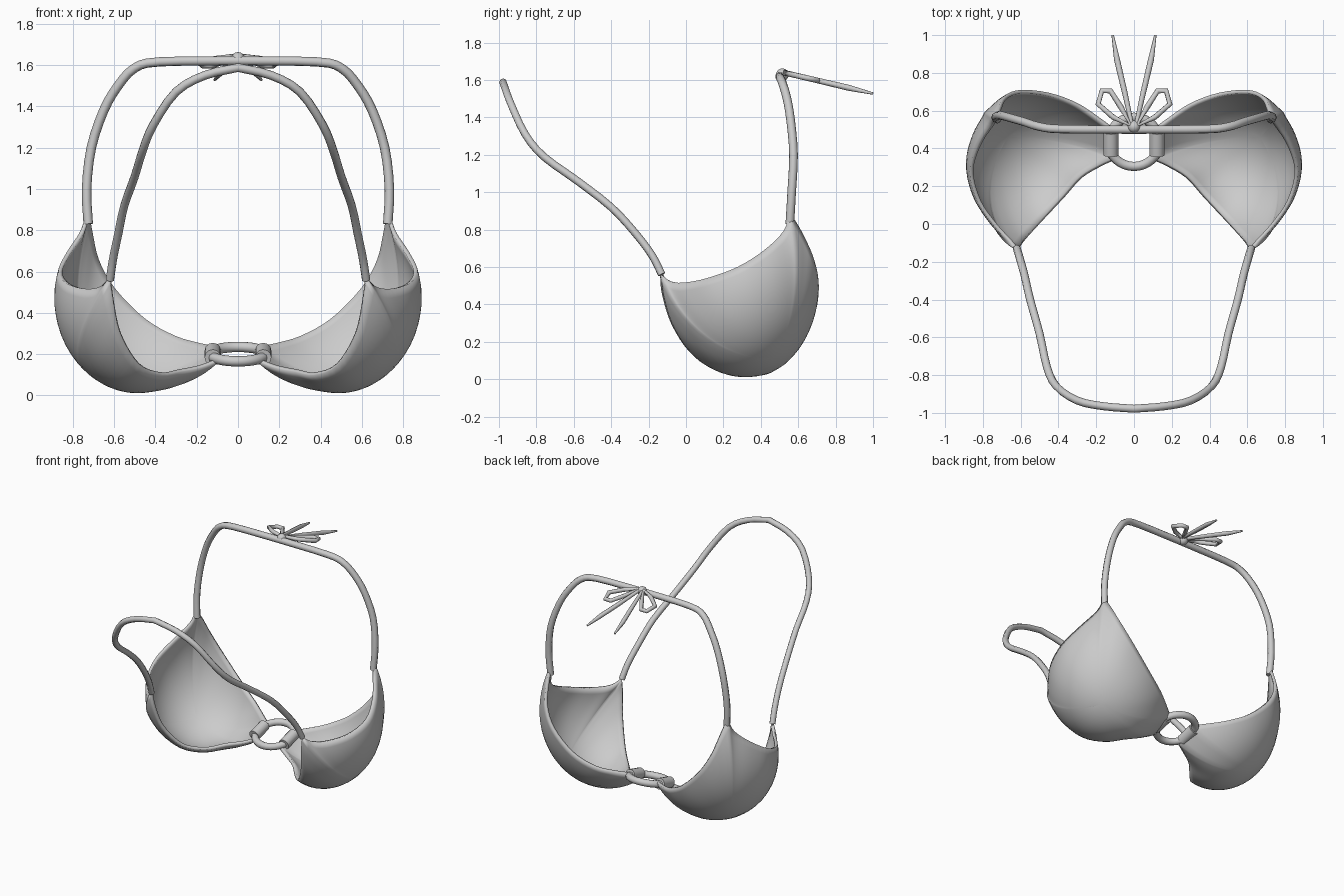
import bpy, math
from mathutils import Vector as V

if "Cube" in bpy.data.objects:
    bpy.data.objects.remove(bpy.data.objects["Cube"])


def smooth_path(pts, n=4):
    """Catmull-Rom through the points, n steps per span."""
    p = [V(q) for q in pts]
    p = [2 * p[0] - p[1]] + p + [2 * p[-1] - p[-2]]
    out = []
    for i in range(1, len(p) - 2):
        a, b, c, d = p[i - 1:i + 3]
        for k in range(n):
            t = k / n
            out.append(0.5 * (2 * b + (c - a) * t + (2 * a - 5 * b + 4 * c - d) * t * t
                              + (3 * b - a - 3 * c + d) * t ** 3))
    return out + [p[-2]]


def flip(pts):
    return [V((-q[0], q[1], q[2])) for q in pts]


def tube(name, pts, radius, cyclic=False, taper=None):
    cu = bpy.data.curves.new(name, 'CURVE')
    cu.dimensions = '3D'
    cu.bevel_depth = radius
    cu.bevel_resolution = 2
    cu.use_fill_caps = True
    sp = cu.splines.new('POLY')
    sp.points.add(len(pts) - 1)
    for i, q in enumerate(pts):
        sp.points[i].co = (*q, 1)
        sp.points[i].radius = taper(i / (len(pts) - 1)) if taper else 1
    sp.use_cyclic_u = cyclic
    sp.use_smooth = True
    ob = bpy.data.objects.new(name, cu)
    bpy.context.collection.objects.link(ob)
    return ob


def smooth(ob, angle=40):
    bpy.ops.object.select_all(action='DESELECT')
    ob.select_set(True)
    bpy.context.view_layer.objects.active = ob
    bpy.ops.object.shade_smooth_by_angle(angle=math.radians(angle))


# Cup: three hem edges, filled with a bulging ellipsoidal patch
A, B = (.62, -.13, .56), (.725, .555, .88)
C1, C2 = (.10, .345, .17), (.10, .49, .235)
top_hem = [A, (.66, -.085, .525), (.73, -.01, .515), (.82, .12, .54), (.86, .28, .60),
           (.82, .42, .69), (.755, .52, .79), B]
back_hem = [B, (.71, .61, .79), (.68, .67, .66), (.6, .70, .52), (.45, .685, .37),
            (.3, .63, .285), (.18, .55, .25), C2]
end_hem = [C2, C1]
front_hem = [C1, (.18, .31, .14), (.28, .25, .12), (.37, .15, .105), (.48, .03, .15),
             (.57, -.07, .3), (.605, -.12, .46), A]
border = []
for hem in (top_hem, back_hem, end_hem, front_hem):
    border += smooth_path(hem)[:-1]

O, R = V((.45, .30, .5)), V((.44, .405, .49))
pole = V((.5, .4, -.75)).normalized()
rings, n = 14, len(border)
verts = [O + V(a * b for a, b in zip(pole, R))]
for j in range(1, rings + 1):
    t = j / rings
    for q in border:
        e = V((q - O)[k] / R[k] for k in range(3))
        d = pole.slerp(e.normalized(), t) * (1 + (e.length - 1) * t ** 3)
        verts.append(O + V(a * b for a, b in zip(d, R)))
faces = [(0, 1 + i, 1 + (i + 1) % n) for i in range(n)]
for j in range(rings - 1):
    a, b = 1 + j * n, 1 + (j + 1) * n
    faces += [(a + i, b + i, b + (i + 1) % n, a + (i + 1) % n) for i in range(n)]
me = bpy.data.meshes.new("cup")
me.from_pydata(verts, [], faces)
cups = bpy.data.objects.new("cups", me)
bpy.context.collection.objects.link(cups)
smooth(cups, 60)
sol = cups.modifiers.new("thickness", 'SOLIDIFY')
sol.thickness, sol.offset = .02, 0
cups.modifiers.new("mirror", 'MIRROR')

# Long strap in front, running from cup to cup
half = smooth_path([A, (.605, -.18, .66), (.58, -.27, .78), (.55, -.4, .92), (.5, -.58, 1.06),
                    (.46, -.76, 1.19), (.41, -.86, 1.31), (.3, -.935, 1.47),
                    (.16, -.965, 1.55), (0, -.978, 1.587)], 3)
tube("front_strap", half + flip(half[-2::-1]), .021)

# Rear strap, tied in the middle
half = smooth_path([(.725, .555, .83), (.733, .565, 1.0), (.71, .575, 1.2), (.65, .56, 1.38),
                    (.58, .54, 1.5), (.5, .515, 1.585), (.38, .502, 1.615), (0, .5, 1.62)], 3)
tube("rear_strap", half + flip(half[-2::-1]), .023)

# Bow: two loops, two tapered tails, a knot
slope = lambda x, y: (x, y, 1.645 - .235 * (y - .5))
loop = [slope(*q) for q in ((.015, .52), (.11, .565), (.19, .635), (.17, .705),
                            (.125, .705), (.07, .62))]
tail = [slope(*q) for q in ((.01, .52), (.05, .7), (.09, .87), (.113, 1.0))]
for side, f in (("right", lambda p: p), ("left", flip)):
    tube("bow_loop_" + side, f(loop), .015, cyclic=True)
    tube("bow_tail_" + side, f(tail), .018, taper=lambda t: .6 + .7 * t - .95 * t ** 4)
bpy.ops.mesh.primitive_uv_sphere_add(segments=12, ring_count=8, radius=.034,
                                     location=(0, .515, 1.628))
bpy.context.object.name = "bow_knot"
smooth(bpy.context.object)

# Ring joining the cups
bpy.ops.mesh.primitive_torus_add(major_segments=32, minor_segments=10, major_radius=.135,
                                 minor_radius=.025, location=(0, .435, .2),
                                 rotation=(math.radians(15), 0, 0))
bpy.context.object.name = "centre_ring"
smooth(bpy.context.object)

# Fabric folds wrapped round the ring
for s in (-1, 1):
    bpy.ops.mesh.primitive_cylinder_add(vertices=12, radius=.04, depth=.125,
                                        location=(s * .122, .425, .2),
                                        rotation=(math.radians(105), 0, 0))
    fold = bpy.context.object
    fold.name = "ring_fold_" + ("right" if s > 0 else "left")
    smooth(fold)
